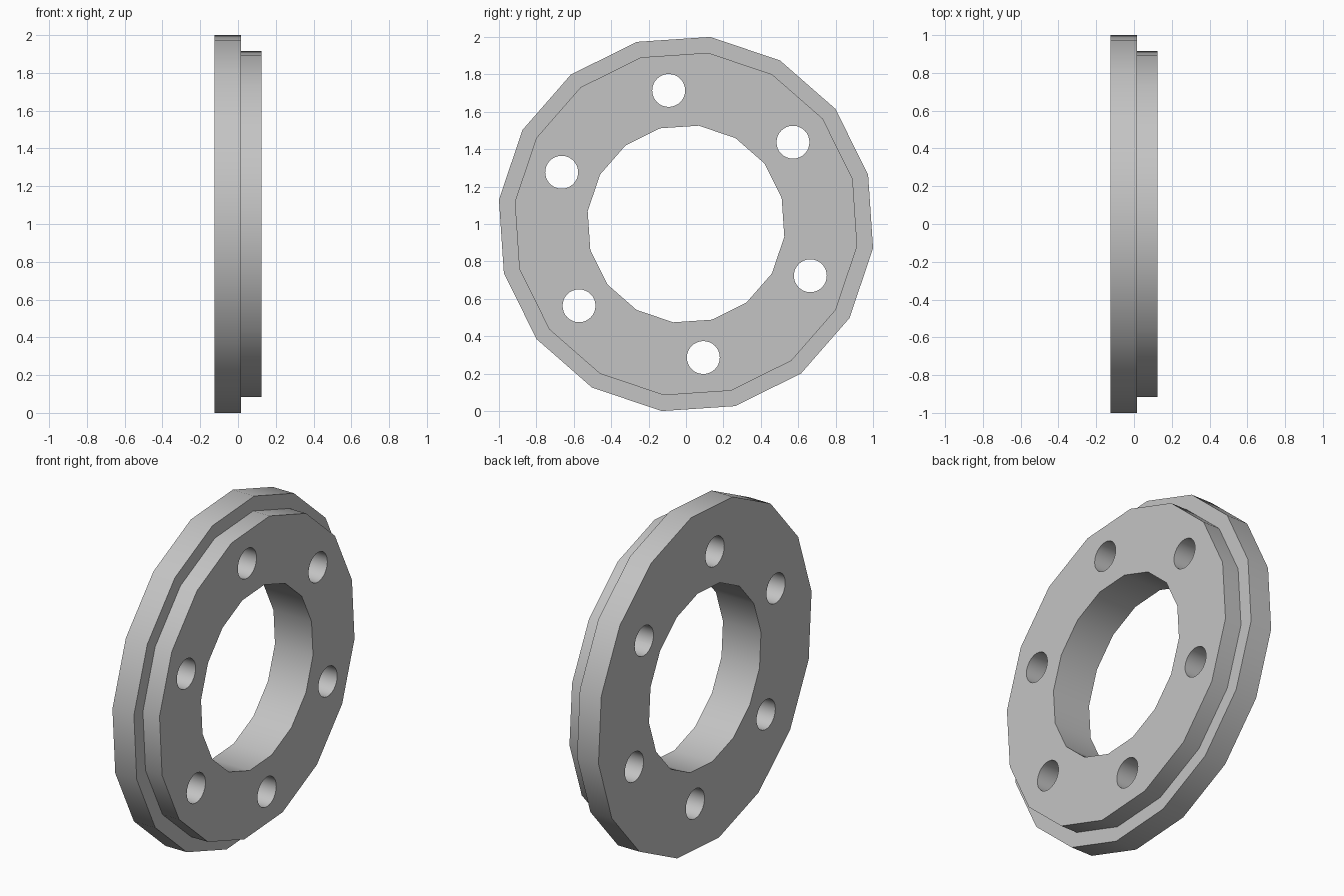
import bpy
import bmesh
from math import cos, sin, radians
from mathutils import Matrix, Vector

default = bpy.data.objects.get("Cube")
if default:
    bpy.data.objects.remove(default, do_unlink=True)

SIDES = 16
TURN = radians(15.1)          # angle of the first rim corner
OUTER, STEP, BORE = 1.0085, 0.923, 0.53
BACK, SHOULDER, FRONT = -0.125, 0.016, 0.125
CENTRE = Vector((0, 0, 1))

steel = bpy.data.materials.new("plain grey")
steel.use_nodes = True
grey = (0.55, 0.55, 0.55, 1)
steel.diffuse_color = grey
steel.node_tree.nodes["Principled BSDF"].inputs["Base Color"].default_value = grey


def make_object(name, bm):
    bmesh.ops.recalc_face_normals(bm, faces=bm.faces)
    mesh = bpy.data.meshes.new(name)
    bm.to_mesh(mesh)
    bm.free()
    mesh.materials.append(steel)
    obj = bpy.data.objects.new(name, mesh)
    bpy.context.collection.objects.link(obj)
    return obj


# Stepped ring: a closed profile swept around the x axis
profile = [(BACK, BORE), (BACK, OUTER), (SHOULDER, OUTER),
           (SHOULDER, STEP), (FRONT, STEP), (FRONT, BORE)]
bm = bmesh.new()
loops = []
for x, r in profile:
    angles = [TURN + radians(360 * i / SIDES) for i in range(SIDES)]
    loops.append([bm.verts.new(CENTRE + Vector((x, r * cos(a), r * sin(a)))) for a in angles])
for k, loop in enumerate(loops):
    following = loops[(k + 1) % len(loops)]
    for i in range(SIDES):
        j = (i + 1) % SIDES
        bm.faces.new((loop[i], loop[j], following[j], following[i]))
ring = make_object("flange_ring", bm)

# Six bolt holes drilled through
bm = bmesh.new()
for k in range(6):
    a = radians(37.4 + 60 * k)
    place = Matrix.Translation(CENTRE + Vector((0, 0.72 * cos(a), 0.72 * sin(a))))
    bmesh.ops.create_cone(bm, cap_ends=True, segments=32, radius1=0.088, radius2=0.088,
                          depth=1, matrix=place @ Matrix.Rotation(radians(90), 4, "Y"))
drills = make_object("bolt_hole_cutter", bm)
drills.hide_render = True

cut = ring.modifiers.new("bolt holes", "BOOLEAN")
cut.operation = "DIFFERENCE"
cut.solver = "EXACT"
cut.object = drills
bpy.ops.object.select_all(action="DESELECT")
ring.select_set(True)
bpy.context.view_layer.objects.active = ring
bpy.ops.object.modifier_apply(modifier=cut.name)
bpy.data.objects.remove(drills, do_unlink=True)

# Soft rim facets, crisp face edges
bpy.ops.object.shade_smooth_by_angle(angle=radians(30))
